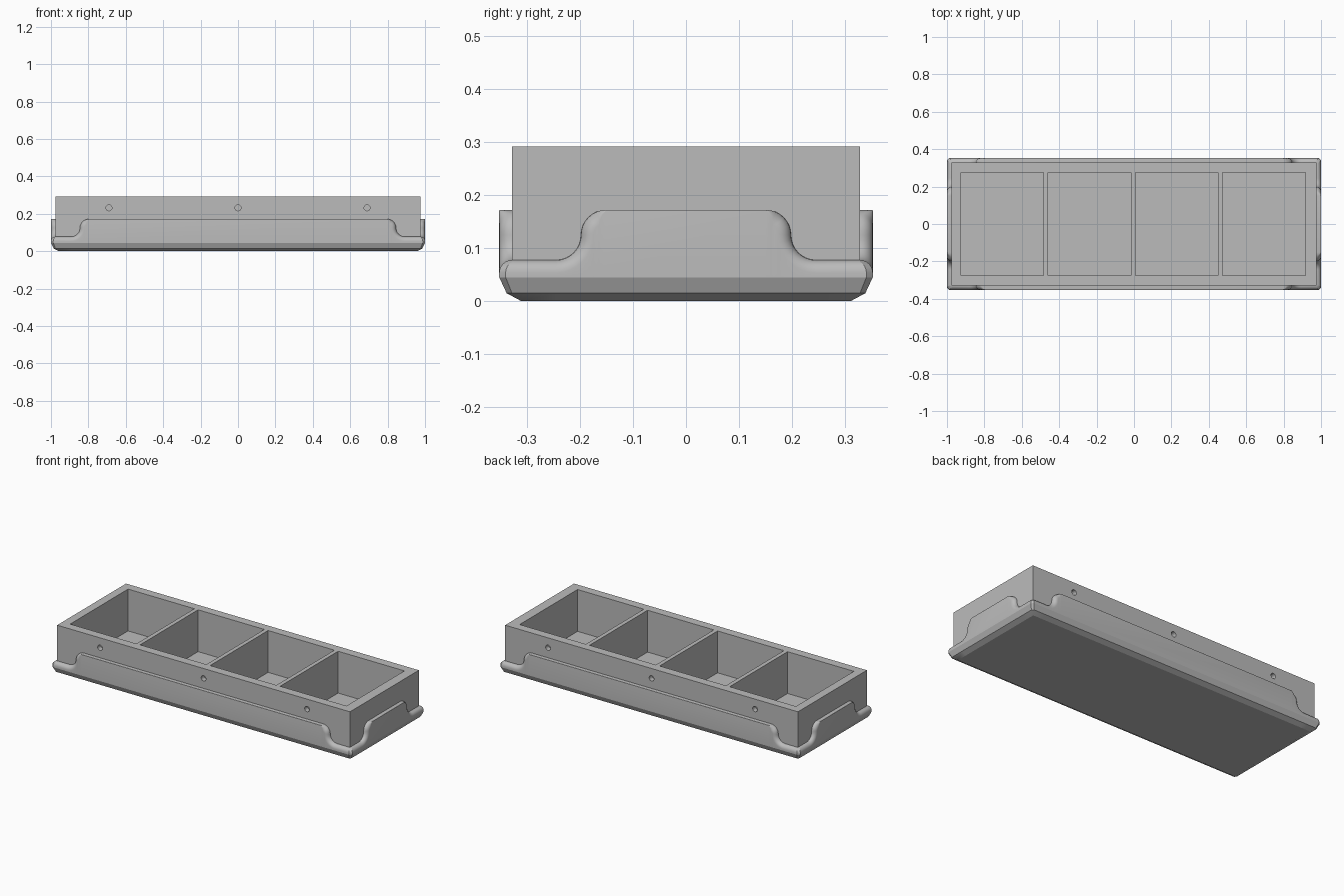
import bpy
import bmesh
from math import sin, cos, pi, radians
from mathutils import Matrix, Vector

old = bpy.data.objects.get("Cube")
if old:
    bpy.data.objects.remove(old)

HALF_X, HALF_Y, TOP = 0.976, 0.328, 0.292   # tray walls
THICK = 0.024                               # how far the skirt stands out
LOW, HIGH = 0.0775, 0.172                   # skirt heights
ARC = (HIGH - LOW) / 2
STEPS = 8

grey = bpy.data.materials.new("plain grey")
grey.use_nodes = True
grey.diffuse_color = (0.5, 0.5, 0.5, 1)
grey.node_tree.nodes["Principled BSDF"].inputs["Base Color"].default_value = (0.5, 0.5, 0.5, 1)


def make_object(name, bm):
    bmesh.ops.recalc_face_normals(bm, faces=bm.faces)
    mesh = bpy.data.meshes.new(name)
    bm.to_mesh(mesh)
    bm.free()
    mesh.materials.append(grey)
    obj = bpy.data.objects.new(name, mesh)
    bpy.context.collection.objects.link(obj)
    return obj


def add_box(bm, lo, hi):
    lo, hi = Vector(lo), Vector(hi)
    m = Matrix.Translation((lo + hi) / 2) @ Matrix.Diagonal((*(hi - lo), 1))
    bmesh.ops.create_cube(bm, size=1, matrix=m)


def select_only(obj):
    bpy.ops.object.select_all(action='DESELECT')
    obj.select_set(True)
    bpy.context.view_layer.objects.active = obj


# Tray with four compartments and blind screw holes
bm = bmesh.new()
add_box(bm, (-HALF_X, -HALF_Y, 0.02), (HALF_X, HALF_Y, TOP))
tray = make_object("tray", bm)

bm = bmesh.new()
for i in range(4):
    x = -0.926 + i * 0.4667
    add_box(bm, (x, -0.276, 0.04), (x + 0.442, 0.276, TOP + 0.1))
for x in (-0.69, 0, 0.69):
    for y in (-HALF_Y, HALF_Y):
        m = Matrix.Translation((x, y, 0.232)) @ Matrix.Rotation(pi / 2, 4, 'X')
        bmesh.ops.create_cone(bm, cap_ends=True, segments=24, radius1=0.016,
                              radius2=0.016, depth=0.06, matrix=m)
cutter = make_object("cutter", bm)
cutter.hide_render = True

cut = tray.modifiers.new("cut", 'BOOLEAN')
cut.operation = 'DIFFERENCE'
cut.solver = 'EXACT'
cut.object = cutter
select_only(tray)
bpy.ops.object.modifier_apply(modifier=cut.name)
bpy.data.objects.remove(cutter)
bpy.ops.object.shade_smooth_by_angle(angle=radians(30))


# Skirt: outline rises from the low corners through an S curve to a high centre
def half_outline(mid):
    """Points (s, z, normal s, normal z, edge radius) from the centre outwards."""
    zm, pts = (LOW + HIGH) / 2, []
    for k in range(STEPS + 1):
        a = pi / 2 * (1 - k / STEPS)
        r = THICK * min(1, 0.05 + k / 3)
        pts.append((mid - ARC + ARC * cos(a), zm + ARC * sin(a), cos(a), sin(a), r))
    for k in range(1, STEPS + 1):
        a = pi / 2 * k / STEPS
        pts.append((mid + ARC - ARC * cos(a), zm - ARC * sin(a), cos(a), sin(a), THICK))
    pts.append((None, LOW, 0, 1, THICK))       # mitred corner
    return pts


def section(point, half):
    """Points (s, outward distance, z) from the underside to the top edge."""
    s, z, ns, nz, r = point
    rim = []
    for k in range(7):
        a = pi / 2 * k / 6
        inset = r * (1 - sin(a))
        rim.append((inset, THICK - r * (1 - cos(a)), z - nz * inset))
    rows = [(r, -0.018, 0), (r, 0.01, 0.015), (r, THICK, 0.045)] + rim
    rows.append((0, -0.004, z))
    out = []
    for inset, d, h in rows:
        if s is None:
            along = half + d - min(0.012, max(0, d))
        else:
            along = s - ns * inset
        out.append((along, d, h))
    return out


bm = bmesh.new()
columns = []
sides = [((0, -1), HALF_X, HALF_Y, 0.845), ((1, 0), HALF_Y, HALF_X, 0.198),
         ((0, 1), HALF_X, HALF_Y, 0.845), ((-1, 0), HALF_Y, HALF_X, 0.198)]
for (nx, ny), half, reach, mid in sides:
    right = [section(p, half) for p in half_outline(mid)]
    left = [[(-s, d, z) for s, d, z in col] for col in reversed(right)]
    for col in left + right:
        columns.append([bm.verts.new((nx * (reach + d) - ny * s,
                                      ny * (reach + d) + nx * s, z))
                        for s, d, z in col])
for a, b in zip(columns, columns[1:] + columns[:1]):
    for i in range(len(a) - 1):
        bm.faces.new((a[i], b[i], b[i + 1], a[i + 1]))
bmesh.ops.remove_doubles(bm, verts=bm.verts, dist=0.00001)
bmesh.ops.dissolve_degenerate(bm, edges=bm.edges, dist=0.00001)
# underside
rim_edges = [e for e in bm.edges if e.is_boundary and all(v.co.z < 0.001 for v in e.verts)]
bmesh.ops.contextual_create(bm, geom=rim_edges)
skirt = make_object("skirt", bm)
select_only(skirt)
bpy.ops.object.shade_smooth_by_angle(angle=radians(20))
